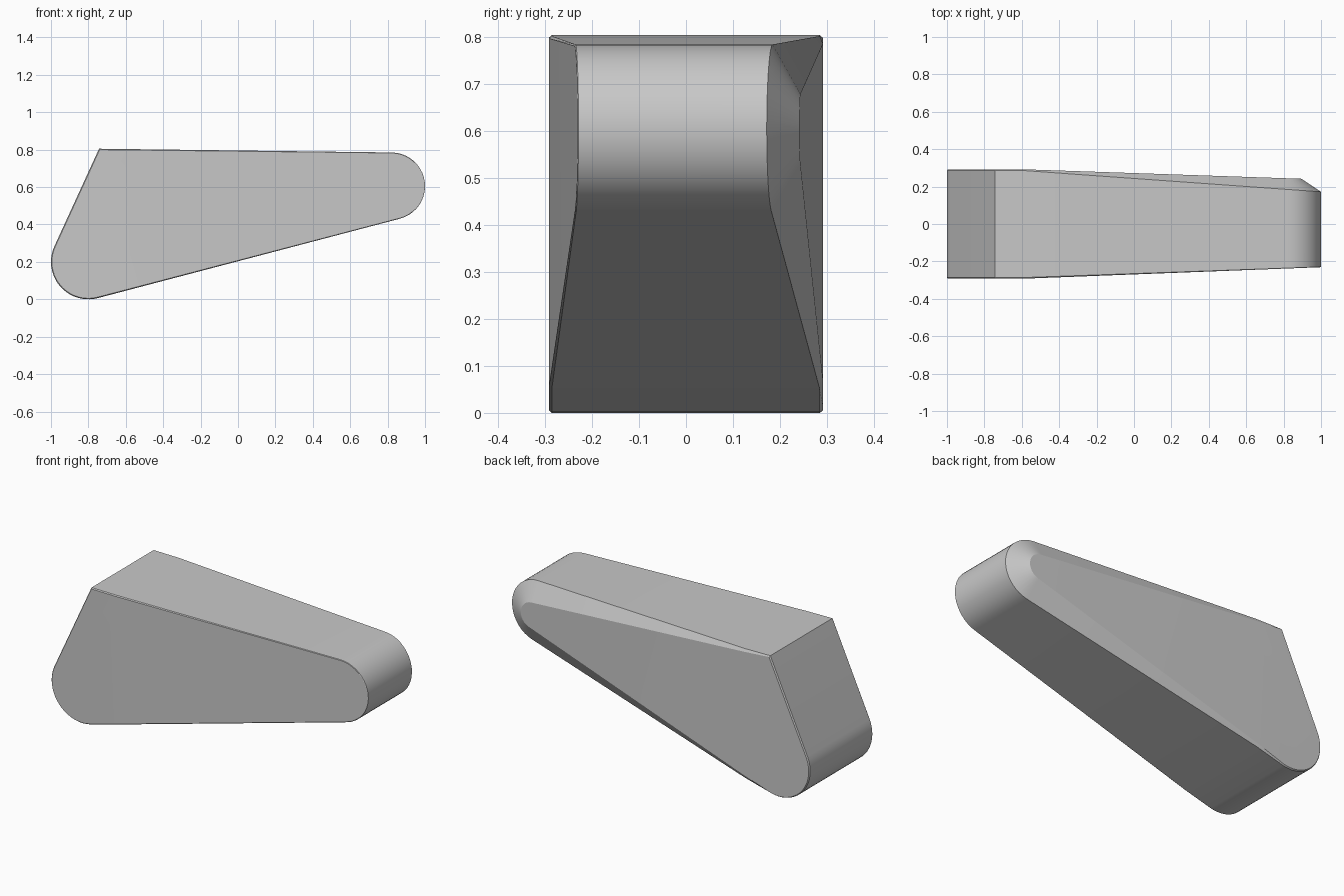
import bpy, bmesh, math
from mathutils import Vector

cube = bpy.data.objects.get("Cube")
if cube:
    bpy.data.objects.remove(cube, do_unlink=True)

# One flat grey for the whole body
grey = bpy.data.materials.new("mid grey")
grey.use_nodes = True
colour = (0.58, 0.58, 0.58, 1)
grey.diffuse_color = colour
grey.node_tree.nodes["Principled BSDF"].inputs["Base Color"].default_value = colour

TIP, BASE = Vector((0.82, 0.605)), Vector((-0.8, 0.2))
BREAK_X = -0.58   # where the sides begin to taper
STEPS = 20


def arc(centre, radius, start, end):
    angles = [math.radians(start + (end - start) * i / STEPS) for i in range(STEPS + 1)]
    return [centre + radius * Vector((math.cos(a), math.sin(a))) for a in angles]


def at_break(a, b):
    return a.lerp(b, (BREAK_X - a.x) / (b.x - a.x))


def outline(tip_radius, base_radius, inset):
    """Side profile: sharp upper corner, round tip, round base."""
    corner = Vector((-0.743 + inset * 0.65, 0.805 - inset))
    tip = arc(TIP, tip_radius, 89, -75.5)
    base = arc(BASE, base_radius, -75.5, -204.6)
    return [corner, at_break(corner, tip[0]), *tip, at_break(tip[-1], base[0]), *base]


def depth(x, wide, narrow, end_x):
    t = max(0, (x - BREAK_X) / (end_x - BREAK_X))
    return wide + (narrow - wide) * t


# Body: profile rings lofted from the front face to the raised back face
rings = [
    (outline(0.177, 0.195, 0.005), (-0.292, -0.231, 1)),
    (outline(0.18, 0.2, 0), (-0.286, -0.229, 1)),
    (outline(0.18, 0.2, 0), (0.285, 0.172, 1)),
    (outline(0.075, 0.195, 0.006), (0.292, 0.242, 0.89)),
]
bm = bmesh.new()
loops = [[bm.verts.new((p.x, depth(p.x, *d), p.y)) for p in pts] for pts, d in rings]
count = len(loops[0])
for a, b in zip(loops, loops[1:]):
    for i in range(count):
        j = (i + 1) % count
        bm.faces.new((a[i], a[j], b[j], b[i]))

# Side faces, split at the taper line so both halves stay flat
low = STEPS + 3
for ring in (loops[0], loops[-1]):
    bm.faces.new(ring[1:low + 1])
    bm.faces.new(ring[low:] + ring[:2])
bmesh.ops.recalc_face_normals(bm, faces=bm.faces[:])

mesh = bpy.data.meshes.new("wedge_body")
bm.to_mesh(mesh)
bm.free()
mesh.materials.append(grey)
body = bpy.data.objects.new("wedge_body", mesh)
bpy.context.collection.objects.link(body)

bpy.ops.object.select_all(action="DESELECT")
body.select_set(True)
bpy.context.view_layer.objects.active = body
bpy.ops.object.shade_smooth_by_angle(angle=math.radians(25))
